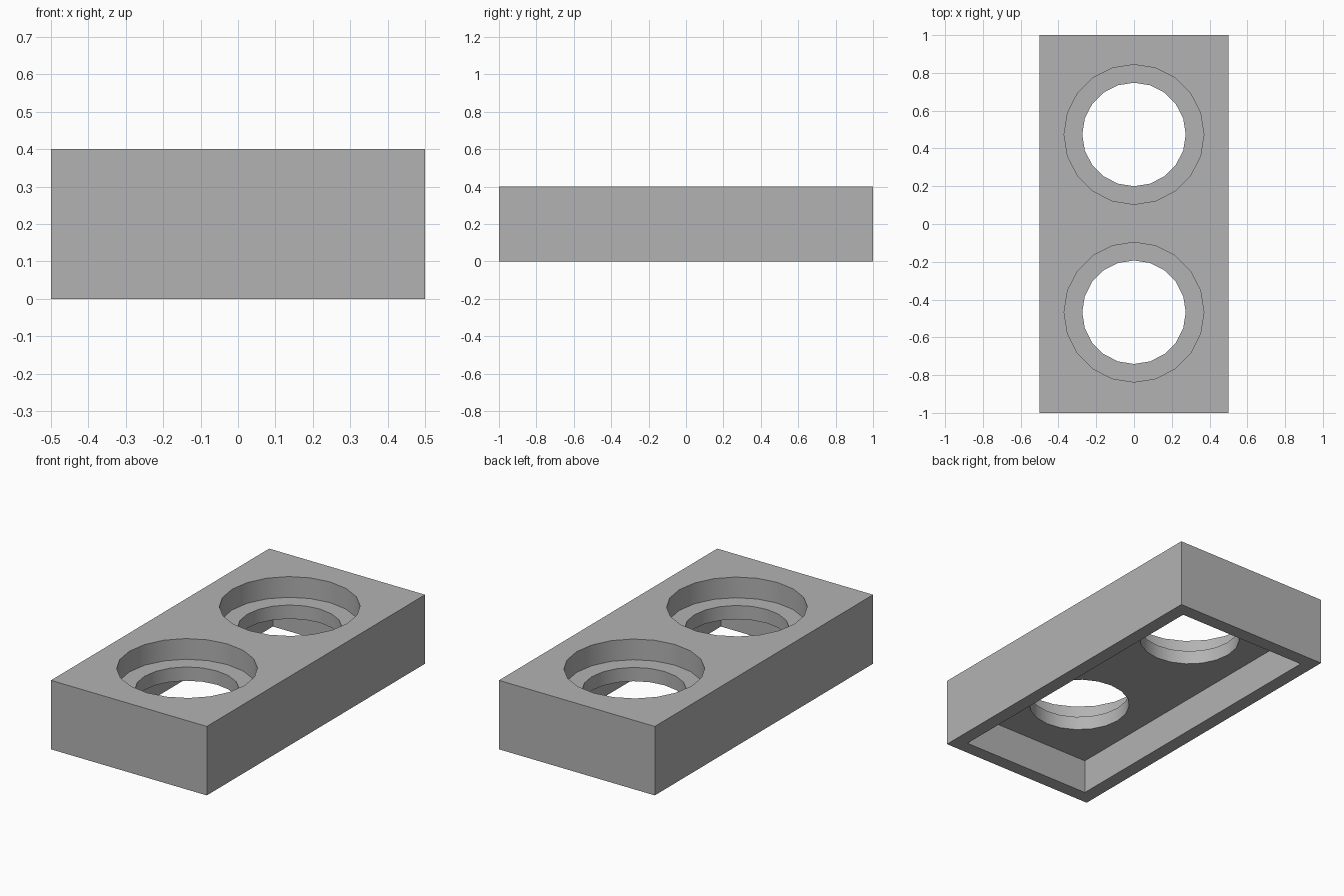
import bpy
import math

if "Cube" in bpy.data.objects:
    bpy.data.objects.remove(bpy.data.objects["Cube"], do_unlink=True)

WIDTH, LENGTH, HEIGHT = 1.0, 2.0, 0.4
WALL = 0.08          # thickness of the skirt walls
CEILING = 0.2        # height of the hollow underside
STEP = 0.28          # height of the ledge inside each hole
HOLE_CENTRES = (-0.467, 0.474)
SIDES = 20

grey = bpy.data.materials.new("plain_grey")
grey.use_nodes = True
colour = (0.45, 0.45, 0.45, 1.0)
grey.diffuse_color = colour
grey.node_tree.nodes["Principled BSDF"].inputs["Base Color"].default_value = colour


def box(name, width, length, bottom, top):
    bpy.ops.mesh.primitive_cube_add(size=1, location=(0, 0, (bottom + top) / 2))
    obj = bpy.context.object
    obj.name = name
    obj.scale = (width, length, top - bottom)
    bpy.ops.object.transform_apply(location=True, rotation=False, scale=True)
    return obj


def cylinder(name, radius, y, bottom, top):
    bpy.ops.mesh.primitive_cylinder_add(
        vertices=SIDES, radius=radius, depth=top - bottom,
        location=(0, y, (bottom + top) / 2))
    bpy.context.object.name = name
    return bpy.context.object


def cut(target, cutter):
    cutter.hide_render = True
    mod = target.modifiers.new("cut", "BOOLEAN")
    mod.operation = "DIFFERENCE"
    mod.solver = "EXACT"
    mod.object = cutter
    bpy.ops.object.select_all(action="DESELECT")
    bpy.context.view_layer.objects.active = target
    target.select_set(True)
    bpy.ops.object.modifier_apply(modifier=mod.name)
    bpy.data.objects.remove(cutter, do_unlink=True)


# Block with a hollow underside
block = box("block", WIDTH, LENGTH, 0, HEIGHT)
cut(block, box("hollow_cutter", WIDTH - 2 * WALL, LENGTH - 2 * WALL, -0.1, CEILING))

# Two stepped round holes: a wide recess and a narrower through hole
for y in HOLE_CENTRES:
    cut(block, cylinder("recess_cutter", 0.37, y, STEP, HEIGHT + 0.1))
    cut(block, cylinder("hole_cutter", 0.274, y, CEILING - 0.1, HEIGHT + 0.1))

# Single colour, smooth hole walls with sharp rims
block.data.materials.clear()
block.data.materials.append(grey)
for face in block.data.polygons:
    face.material_index = 0
bpy.ops.object.select_all(action="DESELECT")
block.select_set(True)
bpy.context.view_layer.objects.active = block
bpy.ops.object.shade_smooth_by_angle(angle=math.radians(30))
